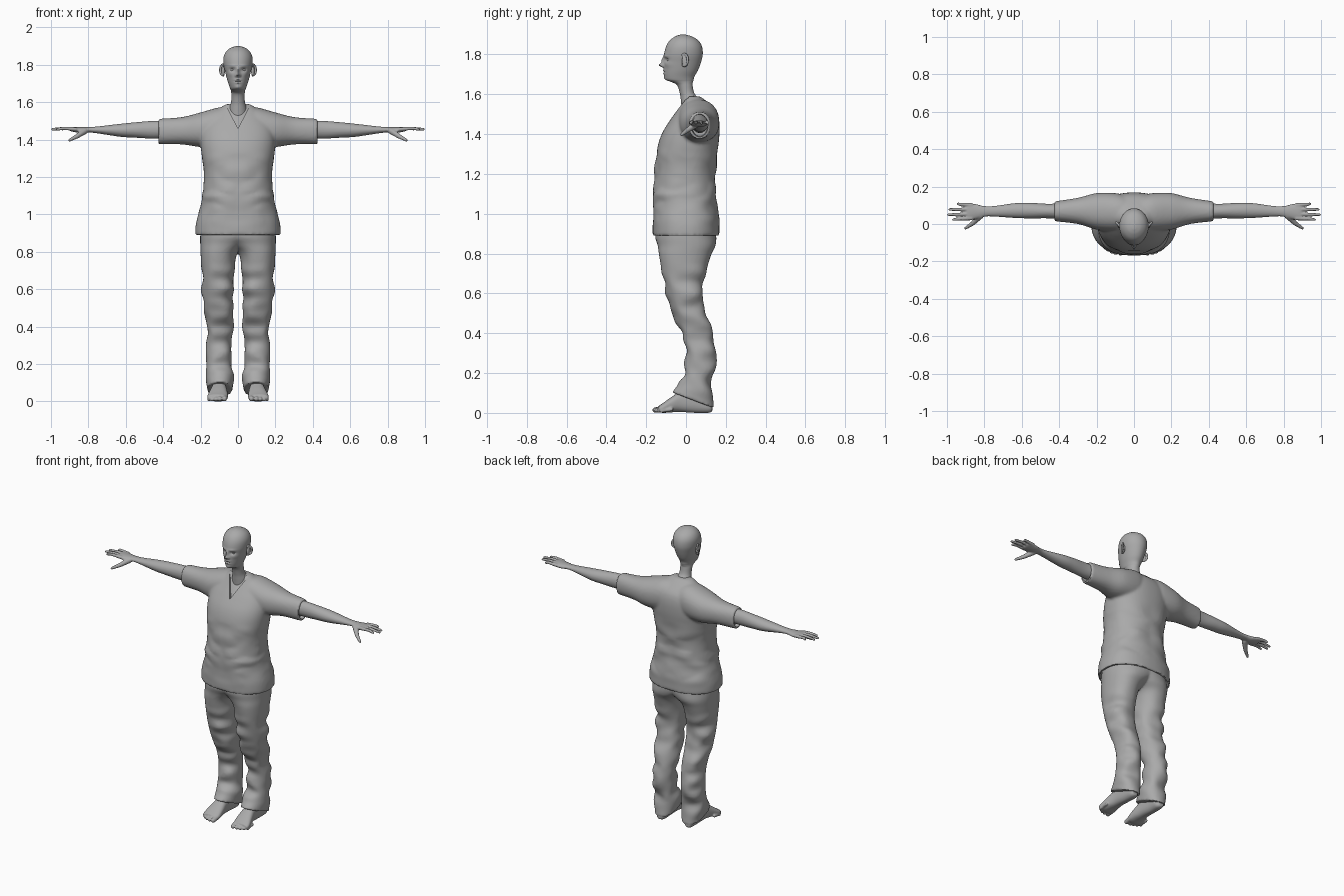
import bpy
import bmesh
from math import cos, sin, pi, exp, copysign
from mathutils import Vector, Matrix, noise

cube = bpy.data.objects.get("Cube")
if cube:
    bpy.data.objects.remove(cube)

GREY = (0.4, 0.4, 0.4, 1)
grey = bpy.data.materials.new("plain grey")
grey.use_nodes = True
grey.diffuse_color = GREY
grey.node_tree.nodes["Principled BSDF"].inputs["Base Color"].default_value = GREY


# ---------- helpers ----------
def spline(rows, steps):
    """Smooth interpolation through rows of numbers."""
    out = []
    for i in range(len(rows) - 1):
        a, b, c, d = (rows[min(max(i + k, 0), len(rows) - 1)] for k in (-1, 0, 1, 2))
        for s in range(steps):
            t = s / steps
            out.append([q + 0.5 * t * (r - p + t * (2 * p - 5 * q + 4 * r - w + t * (3 * (q - r) + w - p)))
                        for p, q, r, w in zip(a, b, c, d)])
    return out + [list(rows[-1])]


def loft(bm, axis, rows, power=2.0, sides=48, steps=6, warp=None):
    """Skin rounded sections; each row is (position, min, max, min, max) on the next two axes."""
    loops = []
    for t, a0, a1, b0, b1 in spline(rows, steps):
        loop = []
        for k in range(sides):
            c, s = cos(2 * pi * k / sides), sin(2 * pi * k / sides)
            co = Vector((0, 0, 0))
            co[axis] = t
            co[(axis + 1) % 3] = (a0 + a1) / 2 + (a1 - a0) / 2 * copysign(abs(c) ** (2 / power), c)
            co[(axis + 2) % 3] = (b0 + b1) / 2 + (b1 - b0) / 2 * copysign(abs(s) ** (2 / power), s)
            loop.append(bm.verts.new(warp(co) if warp else co))
        loops.append(loop)
    faces = [bm.faces.new((p[k], p[(k + 1) % sides], q[(k + 1) % sides], q[k]))
             for p, q in zip(loops, loops[1:]) for k in range(sides)]
    faces += [bm.faces.new(loops[0][::-1]), bm.faces.new(loops[-1])]
    bmesh.ops.recalc_face_normals(bm, faces=faces)


def ball(bm, centre, size):
    m = Matrix.Translation(centre) @ Matrix.Diagonal((*size, 1))
    bmesh.ops.create_uvsphere(bm, u_segments=24, v_segments=16, radius=1, matrix=m)


def digit(bm, points, r0, r1):
    """Tapered round limb through points, with ball joints."""
    pts = [Vector(p) for p in points]
    n = len(pts) - 1
    rad = [r0 + (r1 - r0) * i / n for i in range(n + 1)]
    for p, r in zip(pts, rad):
        ball(bm, p, (r, r, r))
    for i in range(n):
        d = pts[i + 1] - pts[i]
        m = Matrix.Translation((pts[i] + pts[i + 1]) / 2) @ d.to_track_quat('Z', 'Y').to_matrix().to_4x4()
        bmesh.ops.create_cone(bm, cap_ends=True, segments=16, radius1=rad[i], radius2=rad[i + 1],
                              depth=d.length, matrix=m)


def finish(name, bm, mirror=False, voxel=0, smooth=0, cutter=None):
    mesh = bpy.data.meshes.new(name)
    bm.to_mesh(mesh)
    bm.free()
    mesh.materials.append(grey)
    ob = bpy.data.objects.new(name, mesh)
    bpy.context.collection.objects.link(ob)
    if mirror:
        ob.modifiers.new("mirror", 'MIRROR').use_mirror_merge = False
    if voxel:
        ob.modifiers.new("blend", 'REMESH').voxel_size = voxel
    if smooth:
        ob.modifiers.new("soften", 'SMOOTH').iterations = smooth
    if cutter:
        cut = ob.modifiers.new("openings", 'BOOLEAN')
        cut.object, cut.operation, cut.solver = cutter, 'DIFFERENCE', 'EXACT'
    bpy.ops.object.select_all(action='DESELECT')
    ob.select_set(True)
    bpy.context.view_layer.objects.active = ob
    if ob.modifiers:
        bpy.ops.object.convert(target='MESH')
    bpy.ops.object.shade_smooth_by_angle(angle=0.8)
    return ob


def even(rows):
    return [(t, -w, w, y0, y1) for t, w, y0, y1 in rows]


# ---------- head and neck ----------
# facial relief: x, z, spread x, spread z, push along y
RELIEF = [(0, 1.746, .010, .010, -.024), (0, 1.768, .008, .018, -.012), (.03, 1.773, .014, .009, .012),
          (.028, 1.793, .02, .006, -.004), (0, 1.719, .017, .004, -.005), (0, 1.704, .014, .005, -.005),
          (0, 1.711, .018, .002, .004), (0, 1.68, .016, .01, -.004), (.042, 1.75, .016, .014, -.004),
          (.012, 1.742, .005, .006, -.007)]


def face(co):
    if co.y < -.03:
        co.y += sum(d * exp(-((abs(co.x) - x) / sx) ** 2 - ((co.z - z) / sz) ** 2)
                    for x, z, sx, sz, d in RELIEF)
    return co


bm = bmesh.new()
loft(bm, 2, even([(1.5, .06, -.02, .11), (1.56, .05, -.025, .085), (1.6, .037, -.03, .045),
                  (1.645, .036, -.045, .033), (1.662, .038, -.075, .035), (1.672, .042, -.1, .038),
                  (1.69, .048, -.108, .043), (1.72, .058, -.111, .06), (1.76, .068, -.111, .075),
                  (1.8, .077, -.11, .084), (1.84, .077, -.1, .08), (1.87, .064, -.082, .062),
                  (1.89, .04, -.055, .03), (1.899, .012, -.03, .0)]), sides=112, steps=8, warp=face)
finish("head_and_neck", bm)

bm = bmesh.new()
ball(bm, (.03, -.083, 1.773), (.012, .012, .010))
finish("eyes", bm, mirror=True)

# ears: rim, bowl and lobe
bm = bmesh.new()
rim = [(.078 + .018 * max(0, sin(a)), -.008 + .017 * sin(a), 1.772 + .03 * cos(a))
       for a in (pi * k / 6 - .6 for k in range(9))]
digit(bm, rim, .006, .006)
ball(bm, (.079, -.006, 1.767), (.009, .015, .03))
finish("ears", bm, mirror=True, voxel=.003, smooth=3)

# ---------- shirt ----------
bm = bmesh.new()
loft(bm, 0, [(.40, .03, .108, 1.39, 1.497), (.45, .022, .115, 1.382, 1.505)])
loft(bm, 0, [(-.40, .03, .108, 1.39, 1.497), (-.45, .022, .115, 1.382, 1.505)])
loft(bm, 2, even([(.86, .22, -.16, .16), (.93, .213, -.157, .153)]), power=2.3)
# shallow V neck, laid on the slope of the chest
tip, slope = Vector((0, -.083, 1.455)), Vector((0, .085, .135))
inward = Vector((0, .135, -.085)).normalized()
corners = [tip, tip + slope + Vector((.066, 0, 0)), tip + slope * 1.5, tip + slope - Vector((.066, 0, 0))]
outer = [bm.verts.new(c - inward * .08) for c in corners]
inner = [bm.verts.new(c + inward * .012) for c in corners]
wedge = [bm.faces.new(outer), bm.faces.new(inner[::-1])]
wedge += [bm.faces.new((outer[k], inner[k], inner[k - 1], outer[k - 1])) for k in range(4)]
bmesh.ops.recalc_face_normals(bm, faces=wedge)
openings = finish("shirt_openings", bm)
openings.hide_render = True
openings.hide_set(True)


def cloth(amount, low, high):
    """Soft folds between two heights."""
    def warp(co):
        if low < co.z < high:
            fade = min(1, (co.z - low) / .1, (high - co.z) / .1)
            push = noise.noise(Vector((co.x * 7, co.y * 7, co.z * 15))) * amount * fade
            co.y += push * 1.2
            co.x += push
        return co
    return warp


bm = bmesh.new()
loft(bm, 2, even([(.89, .229, -.168, .168), (.96, .224, -.168, .166), (1.05, .197, -.165, .156),
                  (1.2, .181, -.158, .148), (1.32, .195, -.146, .16), (1.4, .2, -.122, .168),
                  (1.47, .19, -.08, .166), (1.52, .155, -.045, .15), (1.56, .11, -.018, .11),
                  (1.59, .062, -.005, .07)]), power=2.3, sides=64, warp=cloth(.012, .92, 1.35))
loft(bm, 0, [(.04, -.03, .15, 1.38, 1.57), (.1, -.04, .165, 1.36, 1.572), (.2, -.03, .165, 1.36, 1.545),
             (.3, .0, .14, 1.374, 1.52), (.425, .015, .121, 1.375, 1.511)], power=2.2)
finish("shirt", bm, mirror=True, voxel=.009, smooth=4, cutter=openings)

# ---------- trousers ----------
folds = cloth(.02, .08, .75)


def trouser_leg(co):
    co = folds(co)
    if co.z < .3:  # hem dips towards the heel
        co.z -= (co.y - .03) * .38 * min(1, (.3 - co.z) / .2)
    return co


bm = bmesh.new()
loft(bm, 2, [(.97, -.15, .195, -.145, .145), (.89, -.12, .202, -.155, .152), (.84, -.05, .202, -.142, .148),
             (.79, .004, .2, -.135, .125), (.7, .02, .195, -.12, .1), (.6, .028, .188, -.1, .09),
             (.5, .032, .182, -.07, .11), (.4, .034, .176, -.022, .138), (.3, .03, .172, -.002, .144),
             (.2, .025, .172, -.008, .132), (.13, .025, .168, -.035, .135), (.065, .03, .165, -.07, .142)],
     power=2.2, warp=trouser_leg)
finish("trousers", bm, mirror=True, voxel=.008, smooth=4)

# ---------- arms and hands ----------
bm = bmesh.new()
loft(bm, 0, [(.34, .02, .115, 1.41, 1.5), (.45, .03, .108, 1.405, 1.5), (.55, .03, .113, 1.41, 1.492),
             (.63, .032, .112, 1.415, 1.484), (.75, .04, .096, 1.433, 1.47), (.8, .039, .096, 1.438, 1.467),
             (.84, .028, .105, 1.435, 1.467), (.885, .018, .113, 1.442, 1.468), (.9, .024, .108, 1.447, 1.464)])
for base, y, tip_x in ((.03, .024, .965), (.053, .05, .992), (.078, .078, .985), (.102, .108, .94)):
    digit(bm, [(.87, base, 1.456), (.93, (base + y) / 2, 1.46), (tip_x, y, 1.455)], .0105, .0075)
digit(bm, [(.82, .045, 1.445), (.86, .005, 1.418), (.9, -.022, 1.397)], .017, .008)
finish("arms", bm, mirror=True, voxel=.0045, smooth=3)

# ---------- feet ----------
bm = bmesh.new()
loft(bm, 1, [(.132, .008, .05, .085, .12), (.11, .0, .075, .068, .13), (.05, .0, .11, .066, .135),
             (-.02, .004, .11, .062, .14), (-.07, .003, .082, .056, .152), (-.115, .0, .05, .054, .164),
             (-.137, .004, .036, .062, .16)], power=2.4)
for i, x in enumerate((.07, .096, .117, .137, .154)):
    r = .0145 - .0012 * i
    y = -.155 + .004 * i * i / 2
    digit(bm, [(x, y + .05, r + .008), (x, y + .02, r + .004), (x + .002, y, r)], r, r * .95)
finish("feet", bm, mirror=True, voxel=.0045, smooth=3)
